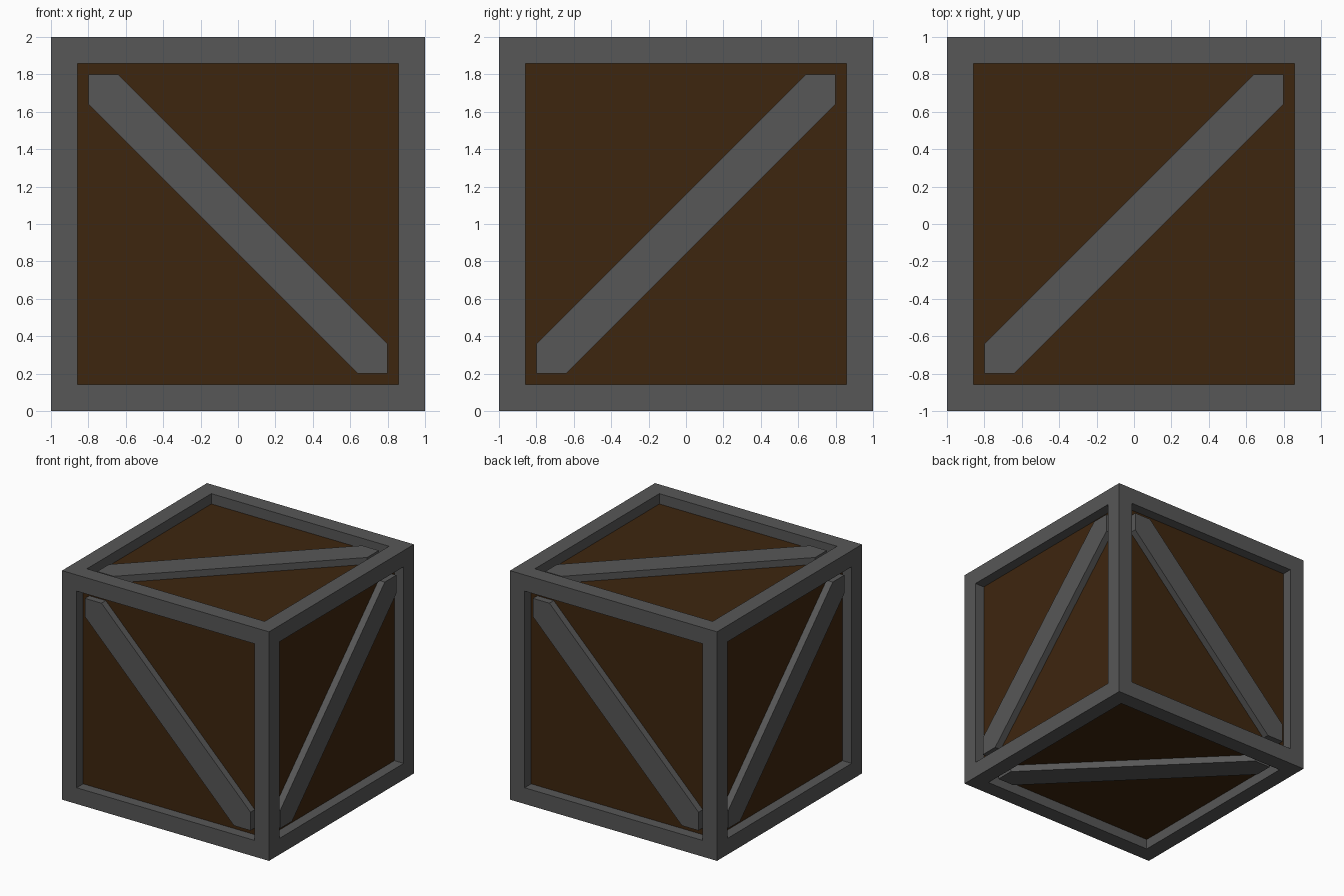
import bpy
import bmesh
from mathutils import Matrix, Vector

if "Cube" in bpy.data.objects:
    bpy.data.objects.remove(bpy.data.objects["Cube"])

BAR = 0.2      # frame bar width
PANEL = 0.91   # panel distance from the crate centre
BRACE = 0.97   # brace surface distance from the crate centre
CENTRE = Vector((0, 0, 1))


def material(name, rgb):
    mat = bpy.data.materials.new(name)
    mat.diffuse_color = (*rgb, 1)
    mat.use_nodes = True
    mat.node_tree.nodes["Principled BSDF"].inputs["Base Color"].default_value = mat.diffuse_color
    return mat


metal = material("dark_grey", (0.095, 0.095, 0.095))
wood = material("brown_wood", (0.048, 0.019, 0.0045))


def finish(name, bm, mat):
    bmesh.ops.recalc_face_normals(bm, faces=bm.faces)
    mesh = bpy.data.meshes.new(name)
    bm.to_mesh(mesh)
    bm.free()
    mesh.materials.append(mat)
    obj = bpy.data.objects.new(name, mesh)
    obj.location = CENTRE
    bpy.context.collection.objects.link(obj)
    return obj


# Outer frame: cube with every side inset, pushed in and left open
bm = bmesh.new()
bmesh.ops.create_cube(bm, size=2)
openings = list(bm.faces)
bmesh.ops.inset_individual(bm, faces=openings, thickness=BAR)
for face in openings:
    inward = -face.normal.copy() * (1 - PANEL)
    new = bmesh.ops.extrude_discrete_faces(bm, faces=[face])["faces"][0]
    bmesh.ops.translate(bm, verts=new.verts, vec=inward)
    bmesh.ops.delete(bm, geom=[new], context='FACES_ONLY')
finish("frame", bm, metal)

# Wooden box inside the frame
bm = bmesh.new()
bmesh.ops.create_cube(bm, size=2 * PANEL)
finish("wood_panels", bm, wood)

# Diagonal braces: side name, right axis, up axis, slope direction
SIDES = [
    ("front", (1, 0, 0), (0, 0, 1), -1),
    ("right", (0, 1, 0), (0, 0, 1), 1),
    ("back", (-1, 0, 0), (0, 0, 1), -1),
    ("left", (0, -1, 0), (0, 0, 1), 1),
    ("top", (1, 0, 0), (0, 1, 0), 1),
    ("bottom", (1, 0, 0), (0, -1, 0), 1),
]
A, B = 1 - BAR, 0.64
OUTLINE = [(-A, -A), (-B, -A), (A, B), (A, A), (B, A), (-A, -B)]

for side, right, up, slope in SIDES:
    u, v = Vector(right), Vector(up)
    axes = Matrix((u, v, u.cross(v))).transposed()
    bm = bmesh.new()
    base = bm.faces.new([bm.verts.new((x * slope, y, PANEL)) for x, y in OUTLINE])
    ext = bmesh.ops.extrude_face_region(bm, geom=[base], use_keep_orig=True)
    top = [e for e in ext["geom"] if isinstance(e, bmesh.types.BMVert)]
    bmesh.ops.translate(bm, verts=top, vec=(0, 0, BRACE - PANEL))
    bmesh.ops.transform(bm, matrix=axes.to_4x4(), verts=bm.verts)
    finish(side + "_brace", bm, metal)
